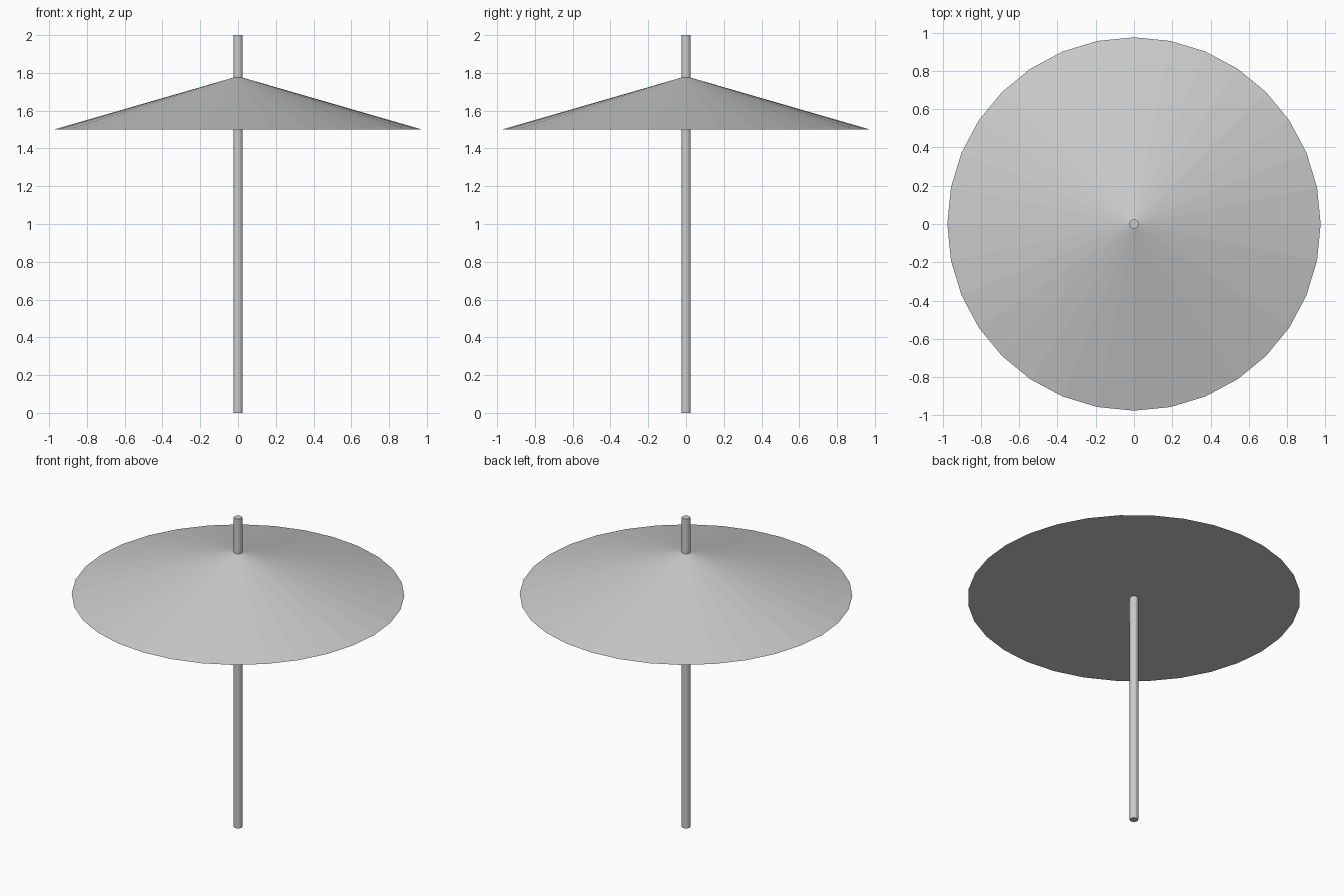
import bpy

# Remove the default object
cube = bpy.data.objects.get("Cube")
if cube:
    bpy.data.objects.remove(cube, do_unlink=True)

# Single plain colour
GREY = (0.6, 0.6, 0.6, 1.0)
grey = bpy.data.materials.new("light grey")
grey.use_nodes = True
grey.diffuse_color = GREY
grey.node_tree.nodes["Principled BSDF"].inputs["Base Color"].default_value = GREY

SIDES = 32
POLE_RADIUS, POLE_HEIGHT = 0.025, 2.0
CANOPY_RADIUS, CANOPY_BASE, CANOPY_TOP = 0.975, 1.5, 1.782


def finish(name):
    part = bpy.context.object
    part.name = part.data.name = name
    part.data.materials.append(grey)


# Pole, running from the ground through the canopy
bpy.ops.mesh.primitive_cylinder_add(
    vertices=SIDES, radius=POLE_RADIUS, depth=POLE_HEIGHT,
    location=(0, 0, POLE_HEIGHT / 2))
finish("pole")

# Shallow faceted canopy with a closed flat underside
bpy.ops.mesh.primitive_cone_add(
    vertices=SIDES, radius1=CANOPY_RADIUS, radius2=0,
    depth=CANOPY_TOP - CANOPY_BASE,
    location=(0, 0, (CANOPY_BASE + CANOPY_TOP) / 2))
finish("canopy")
